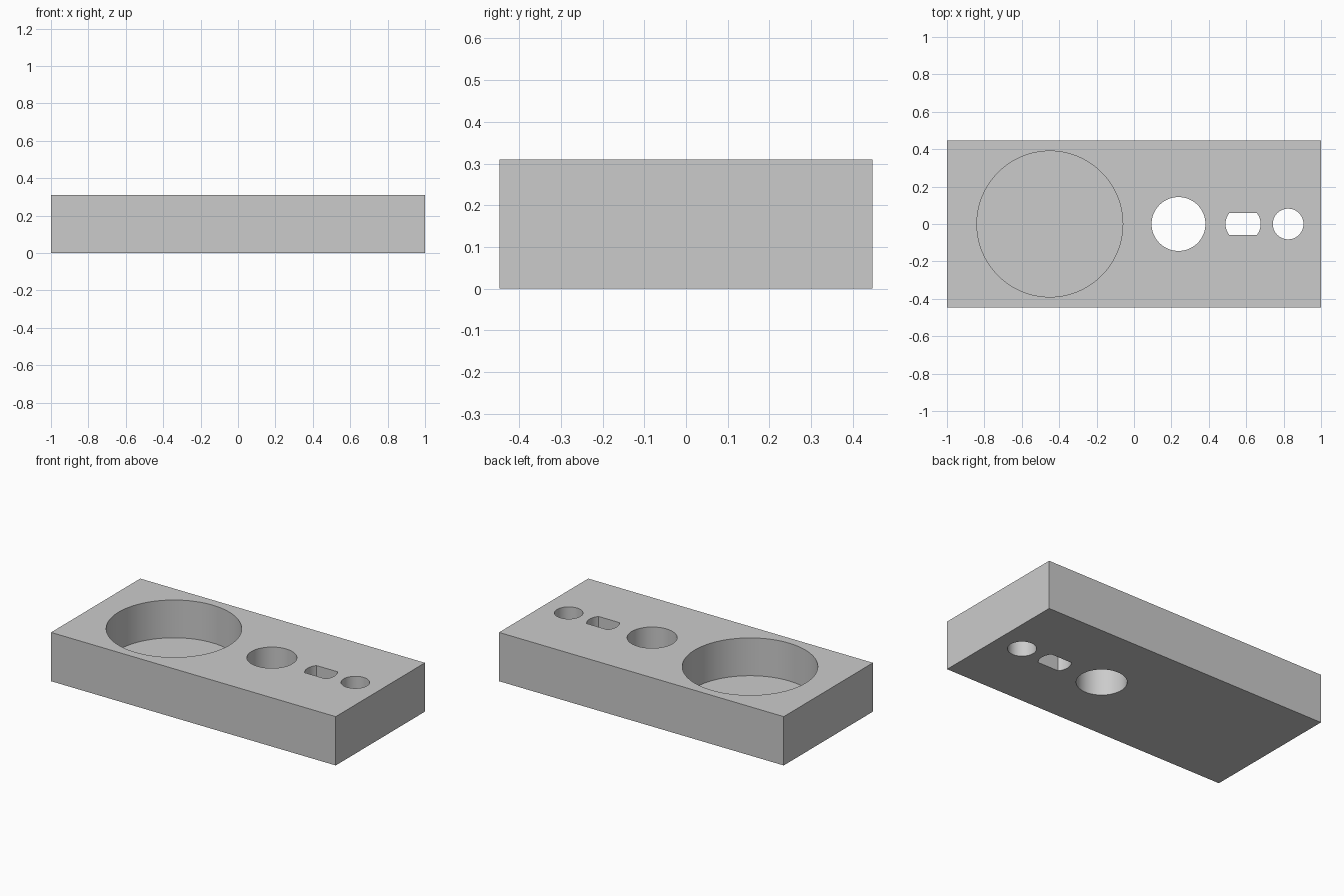
import bpy
import bmesh
from math import cos, sin, pi

LENGTH, WIDTH, HEIGHT = 2.0, 0.895, 0.31
POCKET_FLOOR = 0.07
BELOW = -0.1

cube = bpy.data.objects.get("Cube")
if cube:
    bpy.data.objects.remove(cube, do_unlink=True)

grey = bpy.data.materials.new("plain grey")
grey.use_nodes = True
colour = (0.6, 0.6, 0.6, 1)
grey.diffuse_color = colour
grey.node_tree.nodes["Principled BSDF"].inputs["Base Color"].default_value = colour


def prism(name, outline, bottom, top):
    """Extrude a flat outline between two heights."""
    bm = bmesh.new()
    face = bm.faces.new([bm.verts.new((x, y, bottom)) for x, y in outline])
    extruded = bmesh.ops.extrude_face_region(bm, geom=[face])["geom"]
    verts = [v for v in extruded if isinstance(v, bmesh.types.BMVert)]
    bmesh.ops.translate(bm, verts=verts, vec=(0, 0, top - bottom))
    bmesh.ops.recalc_face_normals(bm, faces=bm.faces)
    mesh = bpy.data.meshes.new(name)
    bm.to_mesh(mesh)
    bm.free()
    mesh.materials.append(grey)
    obj = bpy.data.objects.new(name, mesh)
    bpy.context.collection.objects.link(obj)
    return obj


def circle(x, radius, sides=96):
    steps = [2 * pi * i / sides for i in range(sides)]
    return [(x + radius * cos(a), radius * sin(a)) for a in steps]


def flatted_circle(x, radius, flat, sides=96):
    """A circle cut off by two straight sides at y = +flat and -flat."""
    corner = (radius ** 2 - flat ** 2) ** 0.5
    arc = [p for p in circle(0, radius, sides) if abs(p[1]) < flat]
    right = sorted((p for p in arc if p[0] > 0), key=lambda p: p[1])
    half = [(corner, -flat)] + right + [(corner, flat)]
    return [(x + u, v) for u, v in half] + [(x - u, -v) for u, v in half]


# Solid block
hx, hy = LENGTH / 2, WIDTH / 2
block = prism("block", [(-hx, -hy), (hx, -hy), (hx, hy), (-hx, hy)], 0, HEIGHT)

# One blind pocket and three through holes
cuts = [
    ("large_pocket", circle(-0.45, 0.39, 128), POCKET_FLOOR),
    ("medium_hole", circle(0.238, 0.144), BELOW),
    ("flatted_slot", flatted_circle(0.583, 0.094, 0.059), BELOW),
    ("small_hole", circle(0.824, 0.082), BELOW),
]
bpy.context.view_layer.objects.active = block
for name, outline, bottom in cuts:
    cutter = prism(name + "_cutter", outline, bottom, HEIGHT + 0.1)
    cutter.hide_render = True
    mod = block.modifiers.new(name, "BOOLEAN")
    mod.operation = "DIFFERENCE"
    mod.solver = "EXACT"
    mod.object = cutter
    bpy.ops.object.modifier_apply(modifier=mod.name)
    bpy.data.objects.remove(cutter, do_unlink=True)

# Smooth round walls with crisp rims
bpy.ops.object.select_all(action="DESELECT")
block.select_set(True)
bpy.ops.object.shade_smooth_by_angle(angle=pi / 6)
